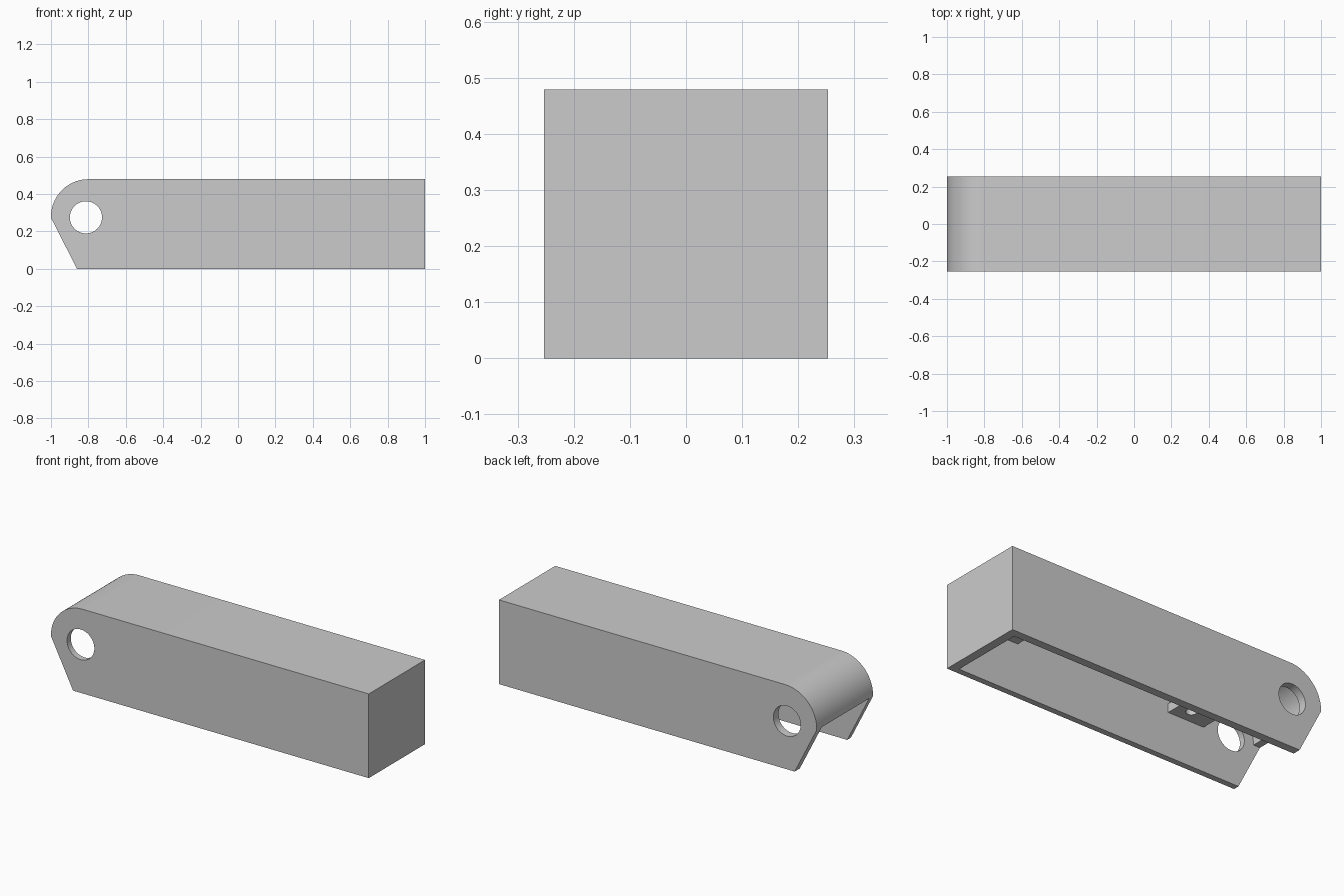
import bpy, bmesh, math
from mathutils import Vector

if "Cube" in bpy.data.objects:
    bpy.data.objects.remove(bpy.data.objects["Cube"], do_unlink=True)

HALF_W, HEIGHT = 0.253, 0.479
FRONT_WALL, BACK_WALL, END_WALL, SHELL = 0.034, 0.046, 0.05, 0.042
ARC_X, ARC_Z, ARC_R = -0.8, 0.279, 0.2

grey = bpy.data.materials.new("plain grey")
grey.use_nodes = True
grey.diffuse_color = (0.6, 0.6, 0.6, 1)
grey.node_tree.nodes["Principled BSDF"].inputs["Base Color"].default_value = (0.6, 0.6, 0.6, 1)


def arc(cx, cz, r, start, end, n):
    """Points along an arc in the side plane, angles in degrees."""
    angles = [math.radians(start + (end - start) * i / n) for i in range(n + 1)]
    return [(cx + r * math.cos(a), cz + r * math.sin(a)) for a in angles]


def extrude(name, outline, y0, y1):
    """Solid made by pushing a side-plane outline from y0 to y1."""
    bm = bmesh.new()
    face = bm.faces.new([bm.verts.new((x, y0, z)) for x, z in outline])
    moved = bmesh.ops.extrude_face_region(bm, geom=[face])["geom"]
    verts = [v for v in moved if isinstance(v, bmesh.types.BMVert)]
    bmesh.ops.translate(bm, verts=verts, vec=Vector((0, y1 - y0, 0)))
    bmesh.ops.recalc_face_normals(bm, faces=bm.faces)
    mesh = bpy.data.meshes.new(name)
    bm.to_mesh(mesh)
    bm.free()
    mesh.materials.append(grey)
    obj = bpy.data.objects.new(name, mesh)
    bpy.context.collection.objects.link(obj)
    return obj


def cross_bar(name, x0, x1, z0, z1):
    """Bar reaching from the front wall to the back wall."""
    outline = [(x0, z0), (x1, z0), (x1, z1), (x0, z1)]
    return extrude(name, outline, Y_FRONT - 0.01, Y_BACK + 0.01)


def cut(obj, cutter):
    """Subtract the cutter, apply, and remove it."""
    cutter.hide_render = True
    mod = obj.modifiers.new("cut", "BOOLEAN")
    mod.operation, mod.solver, mod.object = "DIFFERENCE", "EXACT", cutter
    bpy.context.view_layer.objects.active = obj
    bpy.ops.object.modifier_apply(modifier=mod.name)
    bpy.data.objects.remove(cutter, do_unlink=True)


# Outer body with rounded top corner and slanted end
body = extrude("channel_body",
               [(-0.861, 0), (1, 0), (1, HEIGHT)]
               + arc(ARC_X, ARC_Z, ARC_R, 90, 180, 24) + [(-1, 0.273)],
               -HALF_W, HALF_W)

# Cavity, open underneath and below the rounded end
Y_FRONT, Y_BACK = FRONT_WALL - HALF_W, HALF_W - BACK_WALL
cavity = extrude("cavity_cutter",
                 [(-1.1, -0.1), (1 - END_WALL, -0.1), (1 - END_WALL, HEIGHT - SHELL)]
                 + arc(ARC_X, ARC_Z, ARC_R - SHELL, 90, 180, 24)
                 + [(SHELL - 1, 0.273), (-1.1, 0.273)], Y_FRONT, Y_BACK)
cut(body, cavity)

# Pivot hole through both side walls
cut(body, extrude("pivot_cutter", arc(-0.813, 0.275, 0.086, 0, 352.5, 47), -0.4, 0.4))

# Cross plate near the pivot, with two small holes
plate = cross_bar("cross_plate", -0.635, -0.405, 0.255, 0.305)
for side in (-1, 1):
    bpy.ops.mesh.primitive_cylinder_add(vertices=24, radius=0.03, depth=0.3,
                                        location=(-0.49, side * 0.14, 0.28))
    cut(plate, bpy.context.object)

# Cross bar near the closed end
bar = cross_bar("end_cross_bar", 0.57, 0.66, 0.285, 0.335)

# Smooth curves, sharp edges
for obj in (body, plate, bar):
    bpy.ops.object.select_all(action="DESELECT")
    obj.select_set(True)
    bpy.context.view_layer.objects.active = obj
    bpy.ops.object.shade_smooth_by_angle(angle=math.radians(30))
